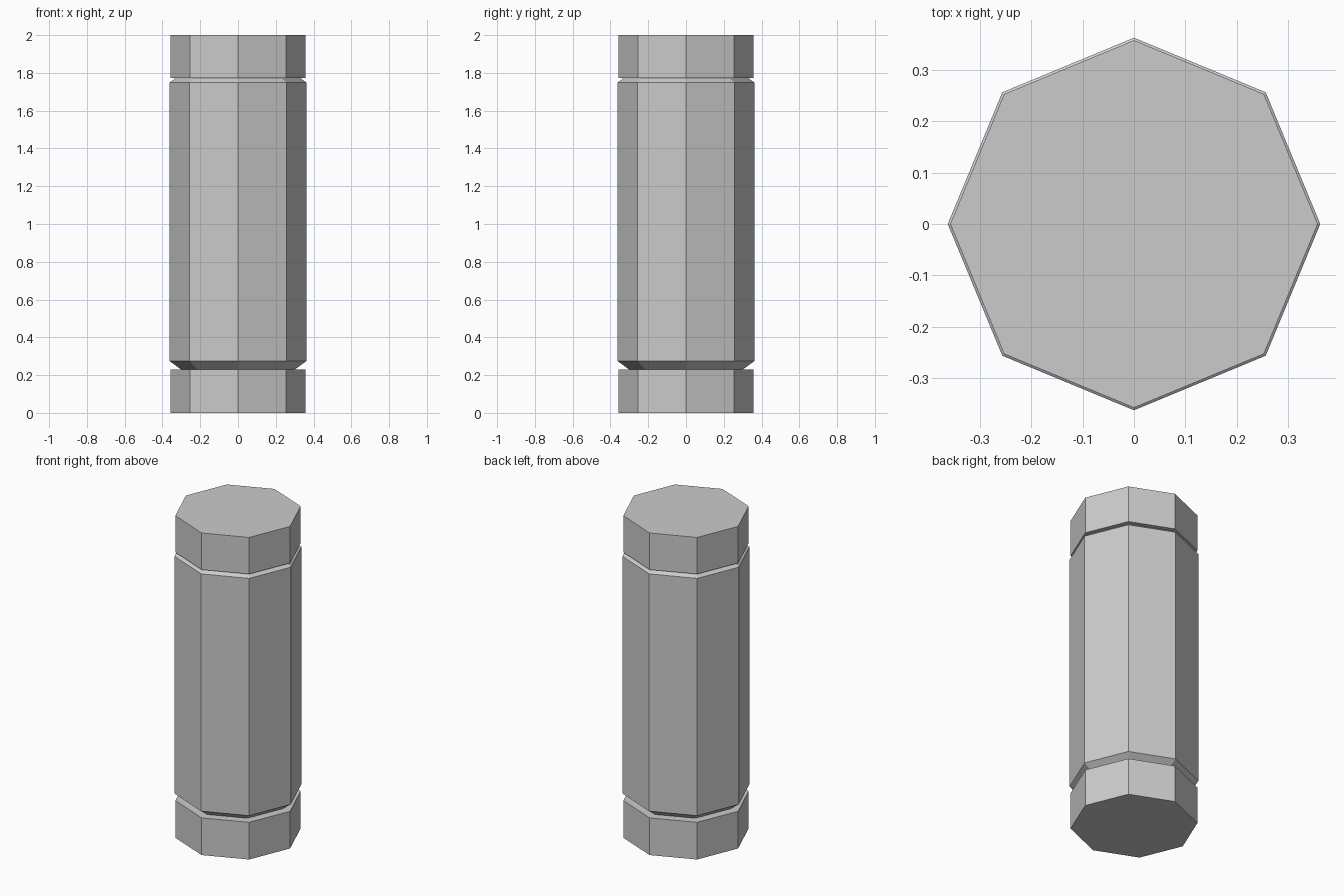
import bpy, bmesh
from math import cos, sin, pi

if "Cube" in bpy.data.objects:
    bpy.data.objects.remove(bpy.data.objects["Cube"])

SIDES = 8


def lathe(name, profile):
    """Closed octagonal solid from (radius, height) rings, corners on the axes."""
    bm = bmesh.new()
    rings = [[bm.verts.new((r * cos(2 * pi * i / SIDES), r * sin(2 * pi * i / SIDES), z))
              for i in range(SIDES)] for r, z in profile]
    for low, high in zip(rings, rings[1:]):
        for i in range(SIDES):
            j = (i + 1) % SIDES
            bm.faces.new((low[i], low[j], high[j], high[i]))
    bm.faces.new(rings[0][::-1])
    bm.faces.new(rings[-1])
    mesh = bpy.data.meshes.new(name)
    bm.to_mesh(mesh)
    bm.free()
    obj = bpy.data.objects.new(name, mesh)
    bpy.context.collection.objects.link(obj)
    return obj


# End caps
lathe("bottom_cap", [(0.358, 0), (0.358, 0.231)])
lathe("top_cap", [(0.358, 1.772), (0.358, 2)])

# Main barrel, bevelled at both ends to leave a groove beside each cap
lathe("barrel", [(0.303, 0.231), (0.363, 0.275), (0.363, 1.748), (0.331, 1.772)])
